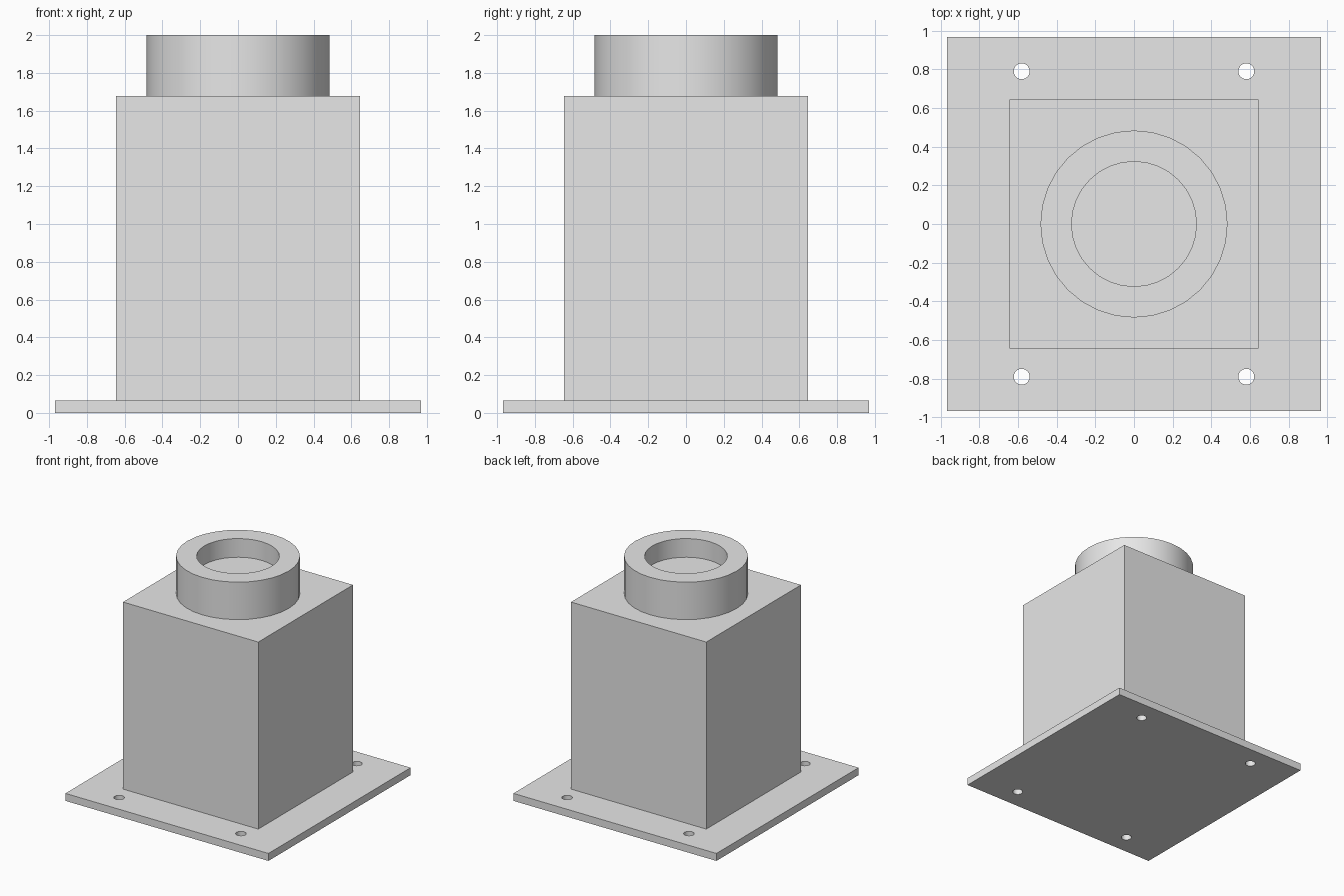
import bpy
import bmesh
import math
from mathutils import Matrix

cube = bpy.data.objects.get("Cube")
if cube:
    bpy.data.objects.remove(cube, do_unlink=True)

# One plain grey for the whole model
grey = bpy.data.materials.new("light_grey")
grey.use_nodes = True
grey.diffuse_color = (0.8, 0.8, 0.8, 1)
grey.node_tree.nodes["Principled BSDF"].inputs["Base Color"].default_value = (0.8, 0.8, 0.8, 1)

PLATE_TOP, BOX_TOP, TOP = 0.0645, 1.677, 2.0
PLATE_HALF, BOX_HALF = 0.968, 0.645
COLLAR_R, BORE_R, BORE_FLOOR = 0.484, 0.323, 1.839
HOLE_X, HOLE_Y, HOLE_R = 0.581, 0.79, 0.041


def finish(name, bm):
    bmesh.ops.recalc_face_normals(bm, faces=bm.faces)
    mesh = bpy.data.meshes.new(name)
    bm.to_mesh(mesh)
    bm.free()
    mesh.materials.append(grey)
    obj = bpy.data.objects.new(name, mesh)
    bpy.context.collection.objects.link(obj)
    return obj


def block(name, half, z0, z1):
    bm = bmesh.new()
    size = Matrix.Diagonal((2 * half, 2 * half, z1 - z0, 1))
    bmesh.ops.create_cube(bm, size=1, matrix=Matrix.Translation((0, 0, (z0 + z1) / 2)) @ size)
    return finish(name, bm)


def smooth(obj):
    bpy.ops.object.select_all(action='DESELECT')
    obj.select_set(True)
    bpy.context.view_layer.objects.active = obj
    bpy.ops.object.shade_smooth_by_angle(angle=math.radians(30))


# Base plate with four screw holes
plate = block("base_plate", PLATE_HALF, 0, PLATE_TOP)
bm = bmesh.new()
for x in (-HOLE_X, HOLE_X):
    for y in (-HOLE_Y, HOLE_Y):
        bmesh.ops.create_cone(bm, cap_ends=True, segments=32, radius1=HOLE_R, radius2=HOLE_R,
                              depth=0.4, matrix=Matrix.Translation((x, y, 0)))
cutter = finish("screw_hole_cutter", bm)
cutter.hide_render = True
cut = plate.modifiers.new("screw_holes", 'BOOLEAN')
cut.operation = 'DIFFERENCE'
cut.solver = 'EXACT'
cut.object = cutter
bpy.context.view_layer.objects.active = plate
bpy.ops.object.modifier_apply(modifier=cut.name)
bpy.data.objects.remove(cutter, do_unlink=True)
smooth(plate)

# Square body
block("body", BOX_HALF, PLATE_TOP, BOX_TOP)

# Round collar with a shallow blind bore, stacked ring by ring
bm = bmesh.new()
rings = []
for r, z in ((COLLAR_R, BOX_TOP), (COLLAR_R, TOP), (BORE_R, TOP), (BORE_R, BORE_FLOOR)):
    ring = bmesh.ops.create_circle(bm, segments=32, radius=r, matrix=Matrix.Translation((0, 0, z)))
    rings.append(ring["verts"])
for low, high in zip(rings, rings[1:]):
    for i in range(32):
        j = (i + 1) % 32
        bm.faces.new((low[i], low[j], high[j], high[i]))
bm.faces.new(rings[0])
bm.faces.new(rings[-1])
smooth(finish("collar", bm))
